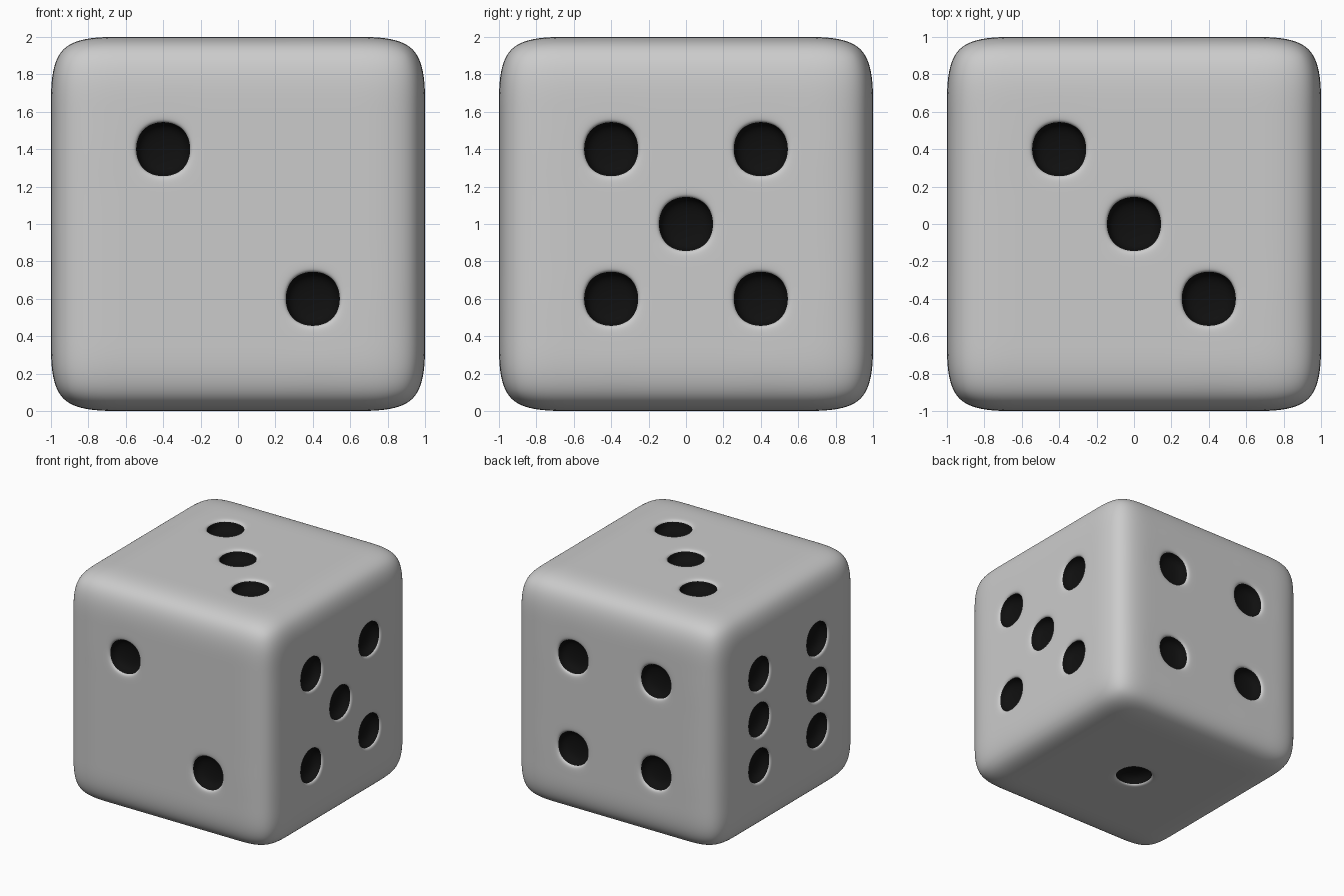
import bpy, bmesh
from mathutils import Vector

if "Cube" in bpy.data.objects:
    bpy.data.objects.remove(bpy.data.objects["Cube"])

S = 0.4  # grid cell size, also the pip spacing
corners = [(-S, -S), (-S, S), (S, -S), (S, S)]
# Pip centres on each side
pips = [Vector((-S, -1, S)), Vector((S, -1, -S))]                                     # front: 2
pips += [Vector((1, a, b)) for a, b in corners + [(0, 0)]]                            # right: 5
pips += [Vector((a, 1, b)) for a, b in corners]                                       # back: 4
pips += [Vector((-1, a, b)) for a, b in corners + [(-S, 0), (S, 0)]]                  # left: 6
pips += [Vector((-S, S, 1)), Vector((0, 0, 1)), Vector((S, -S, 1))]                   # top: 3
pips += [Vector((0, 0, -1))]                                                          # bottom: 1

# Cube with a 5 x 5 grid on every side
bm = bmesh.new()
bmesh.ops.create_cube(bm, size=2)
bmesh.ops.subdivide_edges(bm, edges=bm.edges[:], cuts=4, use_grid_fill=True)

# Sunken black pips: narrow rim, then a wall going inward
cells = [f for f in bm.faces
         if any((f.calc_center_median() - p).length < 0.05 for p in pips)]
bmesh.ops.inset_individual(bm, faces=cells, thickness=0.05, use_even_offset=True)
walls = bmesh.ops.inset_individual(bm, faces=cells, thickness=0.005, depth=-0.1,
                                   use_even_offset=True)["faces"]
for f in bm.faces:
    f.smooth = True
for f in cells + walls:
    f.material_index = 1
bmesh.ops.translate(bm, verts=bm.verts[:], vec=(0, 0, 1))

mesh = bpy.data.meshes.new("die")
bm.to_mesh(mesh)
bm.free()
die = bpy.data.objects.new("die", mesh)
bpy.context.collection.objects.link(die)

# Body and pip colours
for name, v in (("body_grey", 0.8), ("pip_black", 0.005)):
    mat = bpy.data.materials.new(name)
    mat.diffuse_color = (v, v, v, 1)
    mat.use_nodes = True
    mat.node_tree.nodes["Principled BSDF"].inputs["Base Color"].default_value = mat.diffuse_color
    mesh.materials.append(mat)

# Subdivision rounds the edges and the pips
sub = die.modifiers.new("rounding", 'SUBSURF')
sub.levels = sub.render_levels = 4
